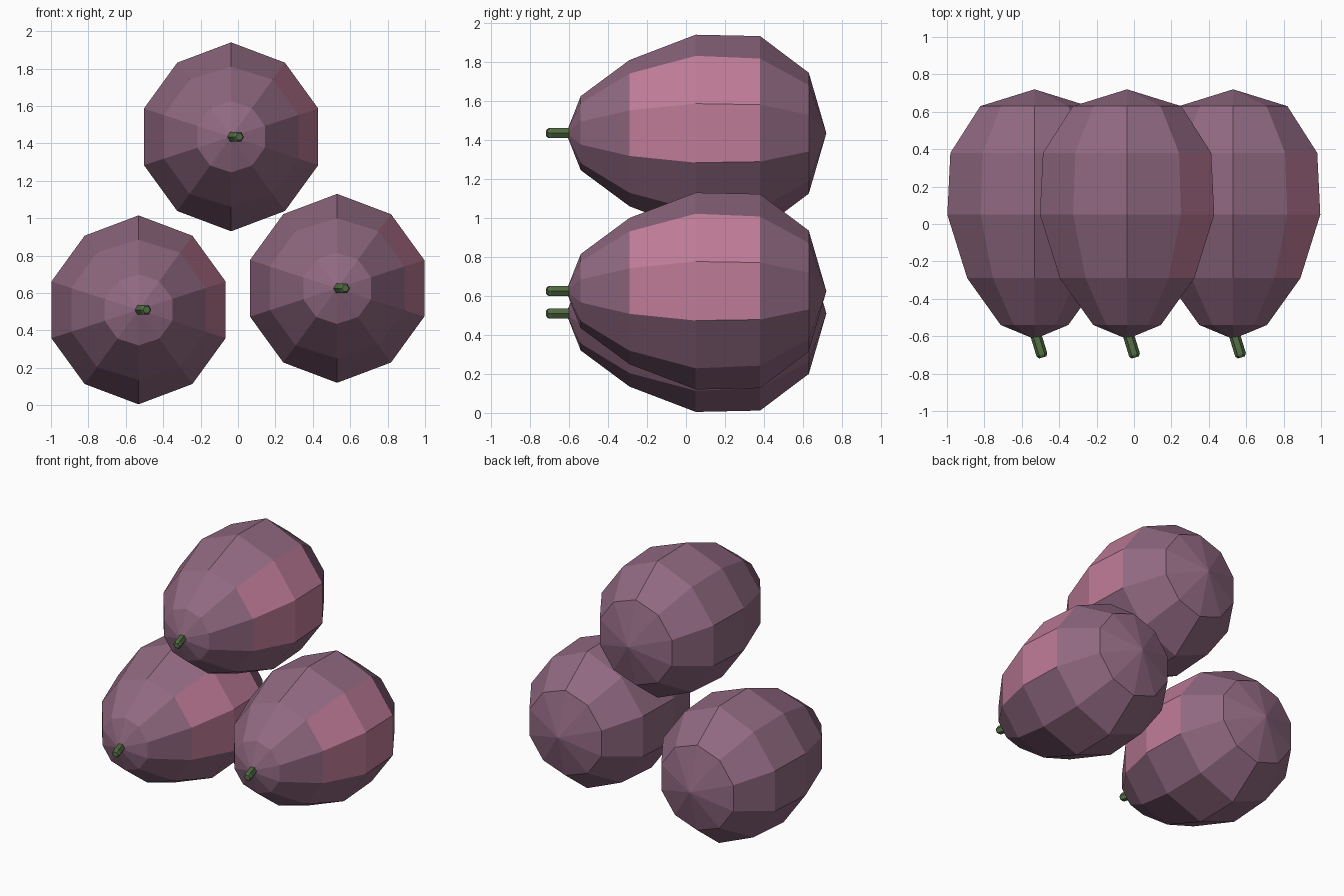
import bpy
import bmesh
import math
from mathutils import Vector, Matrix

if "Cube" in bpy.data.objects:
    bpy.data.objects.remove(bpy.data.objects["Cube"], do_unlink=True)


def make_material(name, color):
    mat = bpy.data.materials.new(name)
    mat.use_nodes = True
    mat.diffuse_color = color
    mat.node_tree.nodes["Principled BSDF"].inputs["Base Color"].default_value = color
    return mat


PURPLE = make_material("plum purple", (0.28, 0.14, 0.22, 1))
PINK = make_material("blush pink", (0.52, 0.20, 0.31, 1))
GREEN = make_material("stem green", (0.09, 0.16, 0.06, 1))

SIDES = 10
# Rings along the fruit: position, radius, radius at the top and bottom seam
RINGS = [(-0.54, 0.19, 0.19), (-0.29, 0.378, 0.375), (0.05, 0.49, 0.505),
         (0.38, 0.473, 0.498), (0.63, 0.305, 0.31)]
FRONT_TIP, BACK_TIP = -0.615, 0.72


def add_object(name, bm, materials, location):
    bmesh.ops.recalc_face_normals(bm, faces=bm.faces)
    mesh = bpy.data.meshes.new(name)
    bm.to_mesh(mesh)
    bm.free()
    for mat in materials:
        mesh.materials.append(mat)
    obj = bpy.data.objects.new(name, mesh)
    obj.location = location
    bpy.context.collection.objects.link(obj)
    return obj


def add_fruit(name, location):
    bm = bmesh.new()
    loops = []
    for y, radius, seam in RINGS:
        loop = []
        for i in range(SIDES):
            a = math.tau * i / SIDES
            r = seam if i % (SIDES // 2) == 0 else radius
            loop.append(bm.verts.new((r * math.sin(a), y, r * math.cos(a))))
        loops.append(loop)
    front = bm.verts.new((0, FRONT_TIP, 0))
    back = bm.verts.new((0, BACK_TIP, 0))
    for i in range(SIDES):
        j = (i + 1) % SIDES
        bm.faces.new((front, loops[0][i], loops[0][j]))
        bm.faces.new((back, loops[-1][j], loops[-1][i]))
        for k in range(len(loops) - 1):
            face = bm.faces.new((loops[k][i], loops[k + 1][i],
                                 loops[k + 1][j], loops[k][j]))
            # Blush patch on the left cheek
            if k in (1, 2) and i in (1, 2):
                face.material_index = 1
    add_object(name, bm, [PURPLE, PINK], location)


def add_stem(name, location):
    # Hexagonal stalk with a chamfered end, leaning to the left
    bm = bmesh.new()
    rings = [(0, 0.03), (0.135, 0.03), (0.15, 0.02)]
    loops = [[bm.verts.new((r * math.cos(math.tau * i / 6),
                            r * math.sin(math.tau * i / 6), h))
              for i in range(6)] for h, r in rings]
    for lower, upper in zip(loops, loops[1:]):
        for i in range(6):
            j = (i + 1) % 6
            bm.faces.new((lower[i], lower[j], upper[j], upper[i]))
    bm.faces.new(loops[0])
    bm.faces.new(loops[-1])
    turn = Matrix.Rotation(math.radians(17), 4, 'Z') @ Matrix.Rotation(math.radians(90), 4, 'X')
    bmesh.ops.transform(bm, matrix=turn, verts=bm.verts)
    add_object(name, bm, [GREEN], Vector(location) + Vector((0, -0.57, 0)))


# Two fruits below and one resting on top
PLACES = {"right": (-0.532, 0, 0.51), "left": (0.53, 0, 0.625), "top": (-0.037, 0, 1.435)}
for label, place in PLACES.items():
    add_fruit(label + "_fruit", place)
    add_stem(label + "_stem", place)
